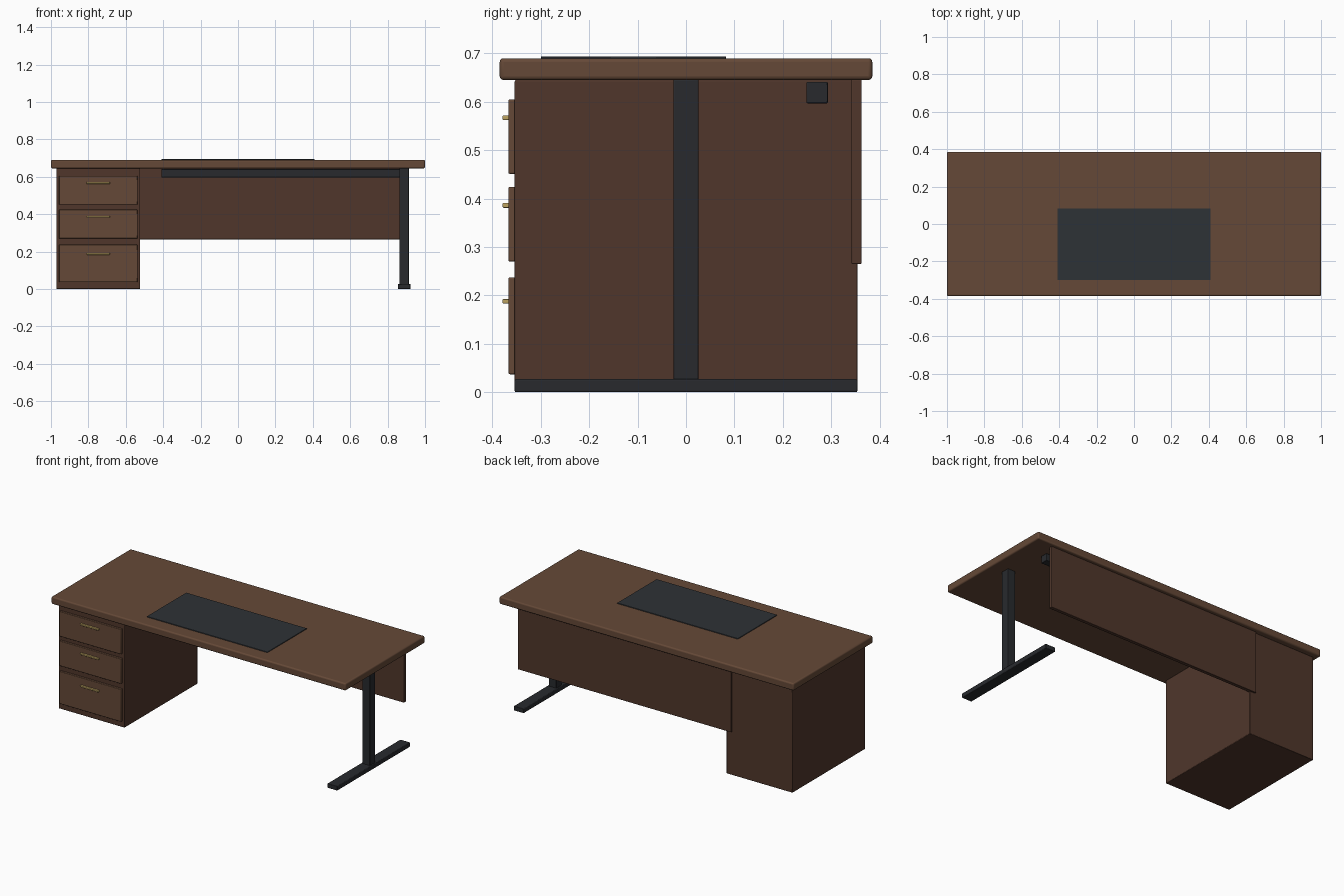
import bpy

if "Cube" in bpy.data.objects:
    bpy.data.objects.remove(bpy.data.objects["Cube"])


def material(name, rgb):
    m = bpy.data.materials.new(name)
    m.diffuse_color = (*rgb, 1)
    m.use_nodes = True
    m.node_tree.nodes["Principled BSDF"].inputs["Base Color"].default_value = m.diffuse_color
    return m


WOOD = material("walnut", (0.13, 0.066, 0.038))
DARK = material("dark_walnut", (0.08, 0.037, 0.024))
METAL = material("black_metal", (0.021, 0.023, 0.027))
LEATHER = material("leather", (0.027, 0.032, 0.037))
BRASS = material("brass", (0.50, 0.36, 0.12))


def box(name, x, y, z, mat, bevel=0.0, segments=2):
    """Box from (min, max) ranges with optionally rounded edges."""
    bpy.ops.mesh.primitive_cube_add(
        size=1, location=[(r[0] + r[1]) / 2 for r in (x, y, z)])
    ob = bpy.context.object
    ob.name = name
    ob.scale = [r[1] - r[0] for r in (x, y, z)]
    bpy.ops.object.transform_apply(location=False, rotation=False, scale=True)
    ob.data.materials.append(mat)
    if bevel:
        mod = ob.modifiers.new("rounded_edges", 'BEVEL')
        mod.width = bevel
        mod.segments = segments
    return ob


# Worktop and writing mat
box("desktop", (-1, 1), (-0.385, 0.385), (0.645, 0.69), WOOD, 0.008, 3)
box("desk_mat", (-0.41, 0.41), (-0.30, 0.083), (0.689, 0.694), LEATHER, 0.001, 1)

# Drawer pedestal
box("pedestal", (-0.971, -0.523), (-0.354, 0.354), (0, 0.645), DARK, 0.003)

# Drawer fronts with bar handles: (bottom, top, handle height)
drawers = [(0.037, 0.237, 0.188), (0.270, 0.424, 0.386), (0.451, 0.605, 0.567)]
for i, (low, high, grip) in enumerate(drawers, 1):
    box(f"drawer_front_{i}", (-0.957, -0.537), (-0.367, -0.350), (low, high),
        WOOD, 0.003)
    box(f"drawer_handle_{i}", (-0.81, -0.685), (-0.379, -0.365),
        (grip - 0.005, grip + 0.005), BRASS, 0.002)

# Modesty panel and cable tray under the worktop
box("modesty_panel", (-0.56, 0.888), (0.342, 0.363), (0.265, 0.646), DARK, 0.002)
box("cable_tray", (-0.41, 0.865), (0.249, 0.293), (0.597, 0.641), METAL, 0.002)

# T-shaped metal leg
box("leg_post", (0.863, 0.914), (-0.026, 0.026), (0.02, 0.646), METAL, 0.003)
box("leg_foot", (0.855, 0.922), (-0.354, 0.354), (0, 0.027), METAL, 0.003)

# Smooth the rounded edges only
for ob in bpy.data.objects:
    ob.select_set(True)
bpy.ops.object.shade_smooth_by_angle()
